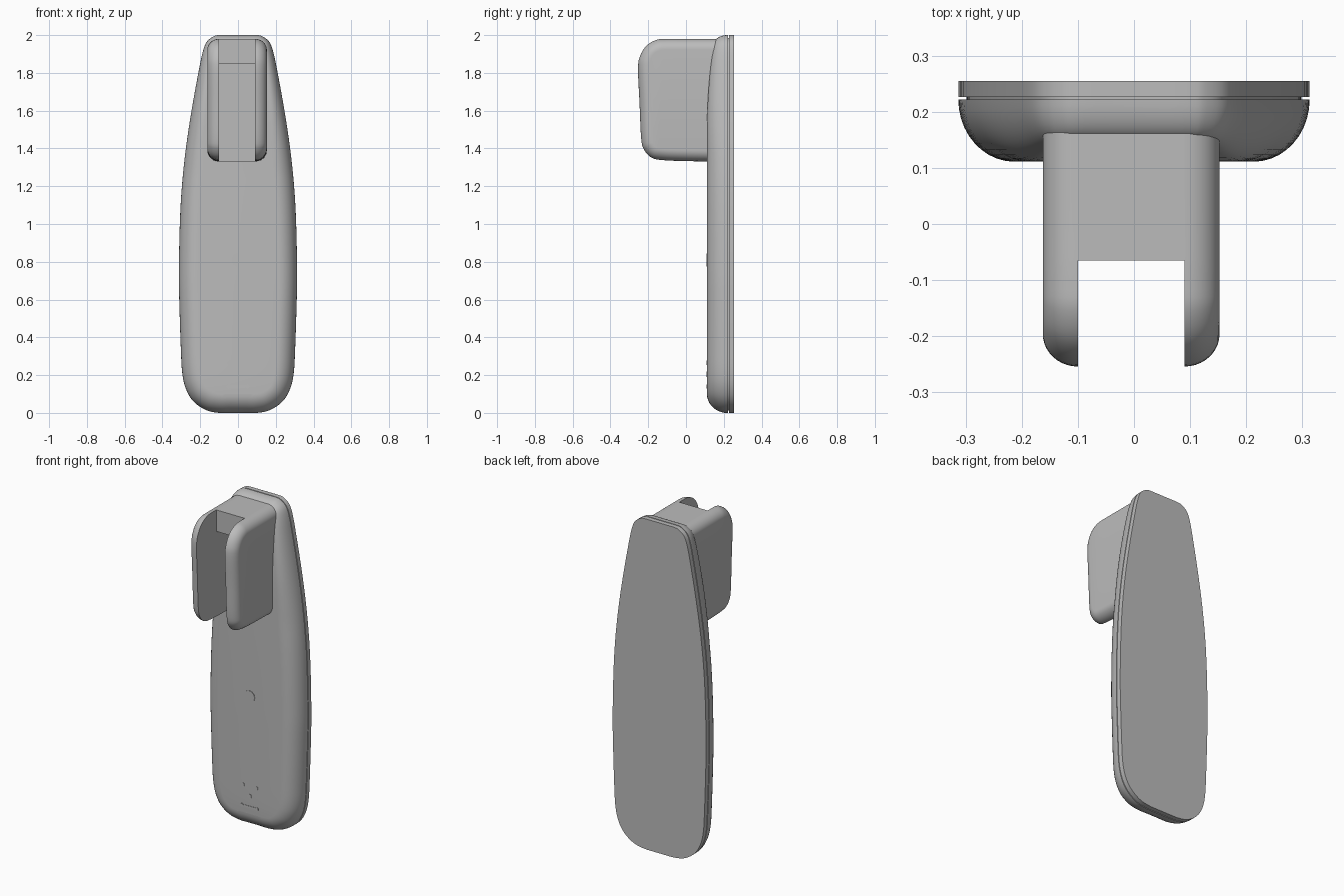
import bpy, bmesh, math
from mathutils import Vector

cube = bpy.data.objects.get("Cube")
if cube:
    bpy.data.objects.remove(cube, do_unlink=True)

# Single plastic colour
GREY = (0.5, 0.5, 0.5, 1)
mat = bpy.data.materials.new("grey plastic")
mat.use_nodes = True
mat.diffuse_color = GREY
mat.node_tree.nodes["Principled BSDF"].inputs["Base Color"].default_value = GREY


def finish(name, bm):
    bmesh.ops.recalc_face_normals(bm, faces=bm.faces)
    mesh = bpy.data.meshes.new(name)
    bm.to_mesh(mesh)
    bm.free()
    mesh.materials.append(mat)
    obj = bpy.data.objects.new(name, mesh)
    bpy.context.collection.objects.link(obj)
    bpy.ops.object.select_all(action='DESELECT')
    obj.select_set(True)
    bpy.context.view_layer.objects.active = obj
    bpy.ops.object.shade_smooth_by_angle(angle=math.radians(35))
    return obj


def spline(points, steps=4):
    """Smooth open curve through the given 2D points."""
    p = [Vector(q) for q in points]
    p = [p[0]] + p + [p[-1]]
    out = []
    for a, b, c, d in zip(p, p[1:], p[2:], p[3:]):
        for k in range(steps):
            t = k / steps
            out.append(0.5 * (2 * b + (c - a) * t + (2 * a - 5 * b + 4 * c - d) * t * t
                              + (3 * b - a - 3 * c + d) * t ** 3))
    return out + [p[-1]]


def inset(path, amount):
    """Move each path point inward; amount is a function of the point."""
    out = []
    for i, q in enumerate(path):
        t = (path[min(i + 1, len(path) - 1)] - path[max(i - 1, 0)]).normalized()
        out.append(q + Vector((-t.y, t.x)) * amount(q))
    return out


def loft(name, rings):
    """Skin closed rings and cap both ends with strips of quads."""
    bm = bmesh.new()
    loops = [[bm.verts.new(v) for v in ring] for ring in rings]
    n = len(loops[0])
    for a, b in zip(loops, loops[1:]):
        for i in range(n):
            j = (i + 1) % n
            bm.faces.new((a[i], a[j], b[j], b[i]))
    for end in (loops[0], loops[-1]):
        for i in range(n // 2 - 1):
            bm.faces.new((end[i], end[i + 1], end[n - 2 - i], end[n - 1 - i]))
    return finish(name, bm)


def box(name, x, y, z):
    bm = bmesh.new()
    bmesh.ops.create_cube(bm, size=1)
    for v in bm.verts:
        v.co = [lo + (c + 0.5) * (hi - lo) for c, (lo, hi) in zip(v.co, (x, y, z))]
    return finish(name, bm)


# Right half of the body outline (x, z), bottom to top
outline = spline([(0.04, 0), (0.1, 0), (0.17, 0.015), (0.235, 0.06), (0.275, 0.125),
                  (0.295, 0.21), (0.303, 0.35), (0.311, 0.6), (0.313, 0.75), (0.308, 1.0),
                  (0.297, 1.2), (0.276, 1.4), (0.246, 1.6), (0.21, 1.8), (0.187, 1.91),
                  (0.165, 1.965), (0.13, 1.993), (0.1, 2), (0.04, 2)])


def body_ring(amount, depth):
    half = [(q.x, depth(o), q.y) for q, o in zip(inset(outline, amount), outline)]
    return half + [(-x, y, z) for x, y, z in reversed(half)]


def flat_ring(amount, y):
    return body_ring(lambda q: amount, lambda q: y)


# Back plate, seam core and rounded front shell
SEAM = 0.222
loft("back_plate", [flat_ring(0, 0.255), flat_ring(0, 0.2265)])
loft("seam_core", [flat_ring(0.015, 0.23), flat_ring(0.015, 0.218)])


def round_width(q):
    return 0.1 - 0.06 * max(0, (q.y - 1.3) / 0.7)


def shell_depth(q):
    return 0.111 - 0.041 * max(0, (q.y - 1.5) / 0.5) ** 2


shell = []
for k in range(11):
    a = math.pi / 2 * k / 10
    shell.append(body_ring(lambda q: round_width(q) * (1 - math.cos(a)),
                           lambda q: SEAM - shell_depth(q) * math.sin(a)))
loft("front_shell", shell)

# Clip cheeks: side profile (y, z), top rear round to bottom rear
cheek = spline([(0.2, 1.98), (0.0, 1.98), (-0.1, 1.98), (-0.155, 1.975), (-0.208, 1.945),
                (-0.243, 1.89), (-0.254, 1.82), (-0.246, 1.64), (-0.237, 1.45),
                (-0.22, 1.39), (-0.18, 1.35), (-0.12, 1.338), (0.0, 1.333), (0.2, 1.33)])
if len(cheek) % 2:
    cheek.insert(1, (cheek[0] + cheek[1]) / 2)
CX, INNER, ROUND = -0.005, 0.095, 0.0625
for side, label in ((1, "left"), (-1, "right")):
    rings = []
    for k in range(11):
        a = math.pi / 2 * k / 10
        x = CX + side * (INNER + ROUND * math.sin(a))
        path = inset(cheek, lambda q: 0.058 * (1 - math.cos(a)))
        rings.append([(x, q.x, q.y) for q in path])
    loft(label + "_clip_cheek", rings)

# Bridge and rear web between the cheeks
slot = (CX - INNER, CX + INNER)
box("clip_bridge", slot, (-0.065, 0.2), (1.85, 1.98))
box("clip_web", slot, (0.09, 0.2), (1.33, 1.85))


# Shallow details on the front
def disc(name, x, z, radius):
    bm = bmesh.new()
    bmesh.ops.create_cone(bm, cap_ends=True, segments=24, radius1=radius,
                          radius2=radius, depth=0.006)
    for v in bm.verts:
        v.co = (x + v.co.x, 0.111 + v.co.z, z + v.co.y)
    return finish(name, bm)


disc("button", 0, 0.81, 0.035)
disc("lower_dot", 0, 0.205, 0.014)
for side, label in ((1, "left"), (-1, "right")):
    disc(label + "_dot", side * 0.045, 0.265, 0.012)
    disc(label + "_bar_end", side * 0.05, 0.14, 0.01)
box("bar", (-0.05, 0.05), (0.109, 0.113), (0.134, 0.146))
